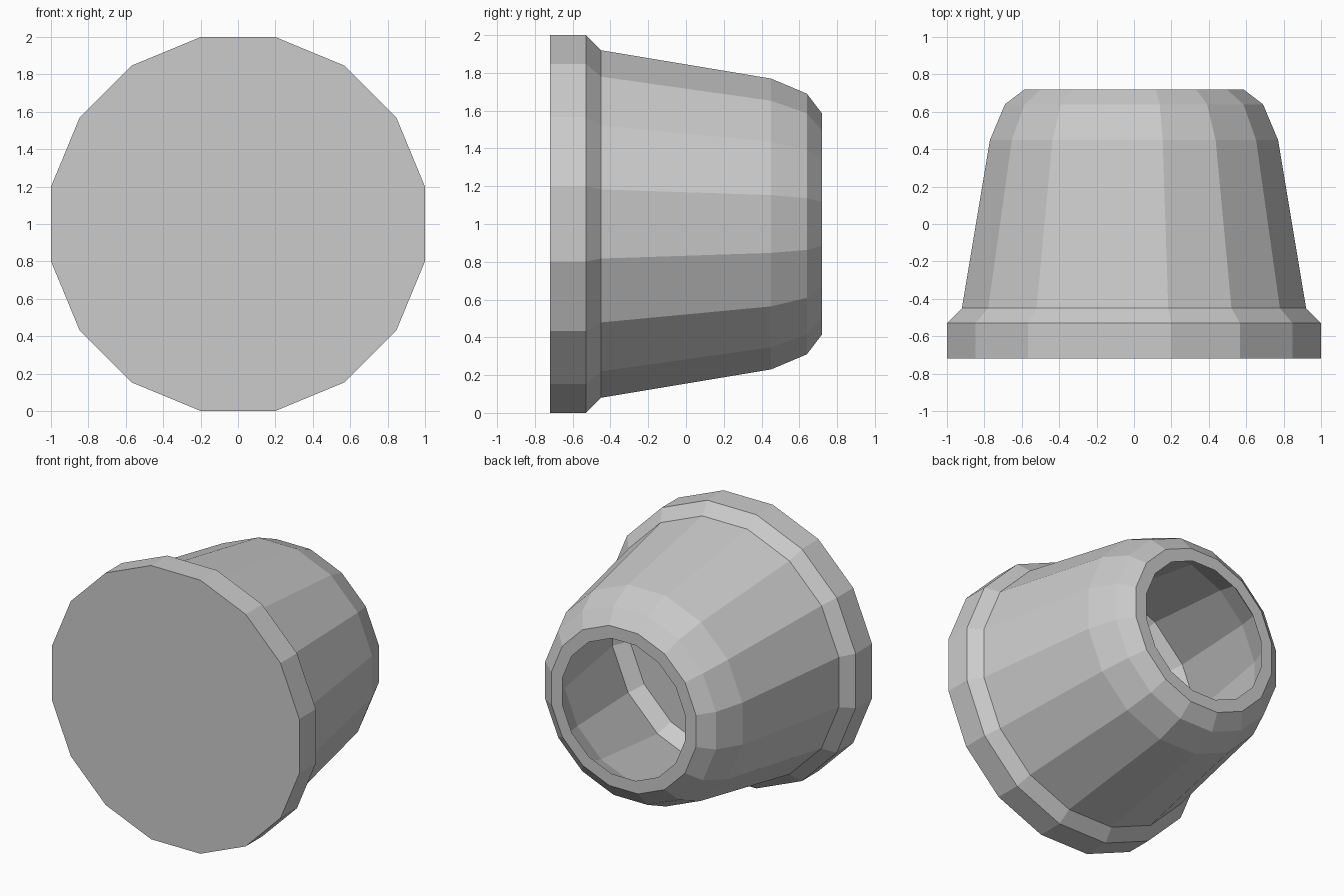
import bpy, bmesh, math

if "Cube" in bpy.data.objects:
    bpy.data.objects.remove(bpy.data.objects["Cube"])

SIDES = 16

# Plain grey
grey = bpy.data.materials.new("grey")
grey.diffuse_color = (0.6, 0.6, 0.6, 1)
grey.use_nodes = True
grey.node_tree.nodes["Principled BSDF"].inputs["Base Color"].default_value = grey.diffuse_color

# (y, flat-to-flat radius): base edge, flared step, tapered body, bevelled rim,
# then back down the hollow inside to its bevelled floor
profile = [(-0.72, 1.0), (-0.53, 1.0), (-0.45, 0.92), (0.45, 0.77),
           (0.64, 0.69), (0.72, 0.585),
           (0.72, 0.495), (0.62, 0.60), (0.43, 0.68), (-0.35, 0.84), (-0.45, 0.77)]


def ring(bm, y, apothem):
    r = apothem / math.cos(math.pi / SIDES)
    angles = [(i + 0.5) * math.tau / SIDES for i in range(SIDES)]
    return [bm.verts.new((r * math.cos(a), y, 1 + r * math.sin(a))) for a in angles]


# Hollow cap
bm = bmesh.new()
rings = [ring(bm, y, r) for y, r in profile]
for a, b in zip(rings, rings[1:]):
    for i in range(SIDES):
        j = (i + 1) % SIDES
        bm.faces.new((a[i], a[j], b[j], b[i]))
bm.faces.new(rings[0])    # closed front
bm.faces.new(rings[-1])   # inner floor
bmesh.ops.recalc_face_normals(bm, faces=bm.faces)
mesh = bpy.data.meshes.new("hollow_cap")
bm.to_mesh(mesh)
bm.free()
mesh.materials.append(grey)
cap = bpy.data.objects.new("hollow_cap", mesh)
bpy.context.collection.objects.link(cap)
